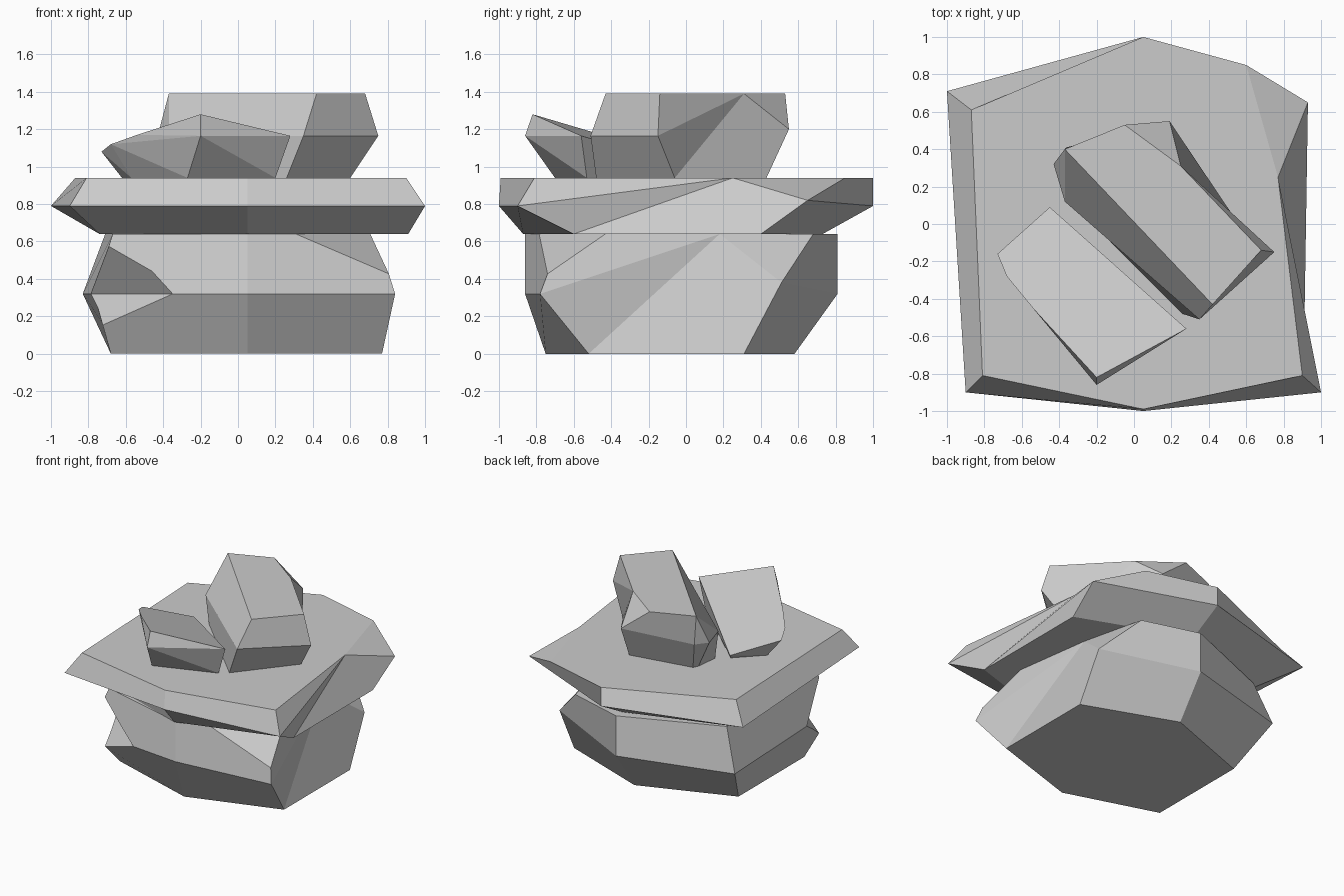
import bpy, bmesh
from mathutils import Vector as V

if "Cube" in bpy.data.objects:
    bpy.data.objects.remove(bpy.data.objects["Cube"])


def finish(bm, name):
    bmesh.ops.remove_doubles(bm, verts=bm.verts[:], dist=0.002)
    bmesh.ops.recalc_face_normals(bm, faces=bm.faces[:])
    mesh = bpy.data.meshes.new(name)
    bm.to_mesh(mesh)
    bm.free()
    ob = bpy.data.objects.new(name, mesh)
    bpy.context.collection.objects.link(ob)
    return ob


def loft(levels):
    """Skin closed rings; a point's optional third value overrides the level height."""
    bm = bmesh.new()
    rings = [[bm.verts.new((p[0], p[1], p[2] if len(p) > 2 else z)) for p in pts]
             for z, pts in levels]
    n = len(rings[0])
    for a, b in zip(rings, rings[1:]):
        for i in range(n):
            j = (i + 1) % n
            bm.faces.new((a[i], a[j], b[j], b[i]))
    bm.faces.new(rings[0][::-1])
    bm.faces.new(rings[-1])
    bmesh.ops.remove_doubles(bm, verts=bm.verts[:], dist=0.002)
    return bm


def hull(name, points):
    bm = bmesh.new()
    for p in points:
        bm.verts.new(p)
    bmesh.ops.convex_hull(bm, input=bm.verts[:])
    return finish(bm, name)


# Base boulder, with its front right top corner sliced off
bm = loft([
    (0, [(.05, -.75), (.77, -.52), (.77, -.52), (.77, .31), (.05, .58), (-.68, .31), (-.68, -.52)]),
    (.32, [(.05, -.86), (.84, -.78), (.62, .18, .64), (.76, .51, .38), (.05, .81), (-.83, .57), (-.77, -.78)]),
    (.64, [(.05, -.86), (.74, -.66), (.62, .18), (.5, .68), (.05, .81), (-.71, .5), (-.67, -.67)]),
])
cut = bmesh.ops.bisect_plane(bm, geom=bm.verts[:] + bm.edges[:] + bm.faces[:],
                             plane_co=(.81, -.75, .42), plane_no=(.088, -.099, .1845),
                             clear_outer=True)
bmesh.ops.holes_fill(bm, edges=[e for e in bm.edges if e.is_boundary], sides=0)
base = finish(bm, "base_boulder")

# Wedge-shaped chip in the front left corner of the base
A, C = V((-.69, -.69, .57)), V((-.71, -.65, .16))
D, E = V((-.35, -.82, .32)), V((-.785, -.4, .32))
along, mid = D - E, (D + E) / 2
tips = [mid, A + (A - mid), C + (C - mid)]
cutter = hull("chip_cutter", [p + along * s for p in tips for s in (-1, 1)])
cutter.hide_render = True
cutter.hide_viewport = True
mod = base.modifiers.new("chip", "BOOLEAN")
mod.operation, mod.solver, mod.object = "DIFFERENCE", "EXACT", cutter
# Bake the chip and drop the helper
cutter.hide_viewport = False
bpy.context.view_layer.update()
chipped = bpy.data.meshes.new_from_object(base.evaluated_get(bpy.context.evaluated_depsgraph_get()))
base.modifiers.clear()
base.data = chipped
bpy.data.objects.remove(cutter)

# Wide slab
finish(loft([
    (.64, [(.05, -.87), (.91, -.6), (.91, -.6), (.91, .4), (.05, .73), (-.74, .42), (-.74, -.6)]),
    (.79, [(.05, -1), (1, -.9), (.77, .25, .94), (.93, .65, .82), (.05, 1), (-1, .71), (-.9, -.9)]),
    (.94, [(.05, -.99), (.9, -.81), (.77, .25), (.6, .85), (.05, 1), (-.87, .61), (-.81, -.81)]),
]), "slab_boulder")

# Tall top stone
finish(loft([
    (.94, [(.26, -.48), (.6, -.06), (.6, -.06), (.2, .43), (-.3, .34), (-.32, .3), (-.34, .12)]),
    (1.165, [(.35, -.51), (.75, -.15), (.25, .31, 1.39), (.19, .55, 1.2), (-.36, .41), (-.43, .32), (-.37, .12)]),
    (1.39, [(.42, -.43), (.68, -.14), (.25, .31), (-.05, .53), (-.37, .4), (-.37, .4), (-.37, .4)]),
]), "tall_top_stone")

# Low top stone with a sloping top
hull("low_top_stone", [
    (-.2, -.82, 1.28), (.28, -.56, 1.165), (-.45, .09, .98), (-.73, -.16, 1.08),
    (-.68, -.28, 1.12), (-.54, -.45, 1.17), (-.2, -.86, 1.165),
    (-.27, -.7, .94), (.2, -.53, .94), (-.43, .05, .94), (-.62, -.14, .94), (-.57, -.28, .94)])
